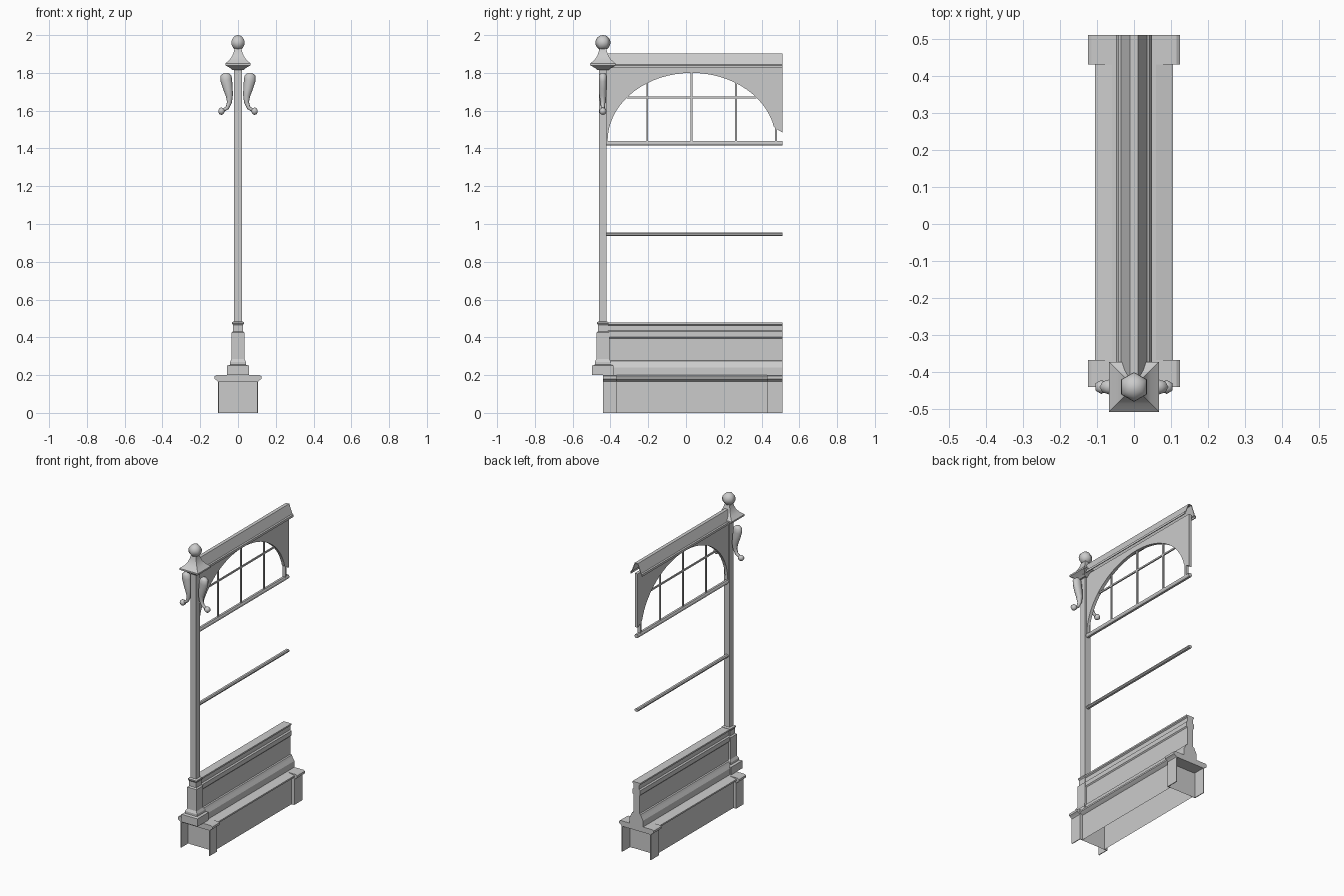
import bpy, bmesh, math

if "Cube" in bpy.data.objects:
    bpy.data.objects.remove(bpy.data.objects["Cube"])

grey = bpy.data.materials.new("painted_grey")
grey.use_nodes = True
colour = (0.6, 0.6, 0.6, 1)
grey.diffuse_color = colour
grey.node_tree.nodes["Principled BSDF"].inputs["Base Color"].default_value = colour

FRONT, BACK = -0.44, 0.51
POST_Y = -0.44
PANEL_Y = -0.42


def finish(name, bm, smooth=None):
    bmesh.ops.recalc_face_normals(bm, faces=bm.faces)
    mesh = bpy.data.meshes.new(name)
    bm.to_mesh(mesh)
    bm.free()
    mesh.materials.append(grey)
    ob = bpy.data.objects.new(name, mesh)
    bpy.context.collection.objects.link(ob)
    if smooth:
        bpy.ops.object.select_all(action="DESELECT")
        ob.select_set(True)
        bpy.context.view_layer.objects.active = ob
        bpy.ops.object.shade_smooth_by_angle(angle=math.radians(smooth))
    return ob


def box(name, x, y, z):
    bm = bmesh.new()
    bmesh.ops.create_cube(bm, size=1)
    for v in bm.verts:
        v.co = [a + (c + 0.5) * (b - a) for c, (a, b) in zip(v.co, (x, y, z))]
    return finish(name, bm)


def moulding(name, half, y0, y1, bottom=True, caps=True):
    """Sweep a mirrored half profile of (x, z) points along y."""
    pts = half + [(-x, z) for x, z in reversed(half)]
    bm = bmesh.new()
    a, b = [[bm.verts.new((x, y, z)) for x, z in pts] for y in (y0, y1)]
    for i in range(len(pts) - 1):
        bm.faces.new((a[i], a[i + 1], b[i + 1], b[i]))
    if bottom:
        bm.faces.new((a[-1], a[0], b[0], b[-1]))
    if caps:
        bm.faces.new(a)
        bm.faces.new(b)
    return finish(name, bm)


def square_stack(name, levels, smooth=None):
    """Stack square rings of (half width, z) on the post axis."""
    bm = bmesh.new()
    rings = [[bm.verts.new((sx * h, POST_Y + sy * h, z))
              for sx, sy in ((-1, -1), (1, -1), (1, 1), (-1, 1))] for h, z in levels]
    for lo, hi in zip(rings, rings[1:]):
        for i in range(4):
            j = (i + 1) % 4
            bm.faces.new((lo[i], lo[j], hi[j], hi[i]))
    bm.faces.new(rings[0])
    bm.faces.new(rings[-1])
    return finish(name, bm, smooth)


def ball(name, x, z, r):
    bm = bmesh.new()
    bmesh.ops.create_uvsphere(bm, u_segments=6, v_segments=12, radius=r)
    bmesh.ops.translate(bm, verts=bm.verts, vec=(x, POST_Y, z))
    return finish(name, bm, 65)


# Base: hollow plinth between recessed open ends
moulding("base_body", [(0.085, 0), (0.085, 0.165), (0.095, 0.172), (0.105, 0.18),
                       (0.105, 0.19), (0.06, 0.2)], -0.37, 0.43, bottom=False)
for end, y0, y1, inner in (("front", FRONT, -0.367, -0.367), ("back", 0.43, BACK, 0.43)):
    moulding(end + "_base_cap", [(0.105, 0.165), (0.112, 0.172), (0.124, 0.18),
                                 (0.124, 0.194), (0.115, 0.2)], y0, y1)
    for side, s in (("left", 1), ("right", -1)):
        outer = sorted((s * 0.1, s * 0.105))
        box(f"{end}_{side}_pilaster", outer, (y0, y1), (0, 0.17))
        box(f"{end}_{side}_pilaster_return", sorted((s * 0.084, s * 0.105)),
            (inner - 0.002, inner + 0.002), (0, 0.17))

# Low panel with skirting and top moulding
moulding("low_panel", [(0.048, 0.198), (0.048, 0.24), (0.036, 0.262), (0.03, 0.275),
                       (0.022, 0.278), (0.022, 0.395), (0.028, 0.402), (0.028, 0.43),
                       (0.02, 0.437), (0.02, 0.462), (0.028, 0.468), (0.028, 0.478)],
         PANEL_Y, BACK)

# Post with stepped foot, flared cap and ball
square_stack("post", [(0.057, 0.2), (0.057, 0.25), (0.043, 0.255), (0.043, 0.27),
                      (0.034, 0.285), (0.034, 0.425), (0.026, 0.432), (0.026, 0.465),
                      (0.031, 0.472), (0.031, 0.48), (0.02, 0.485), (0.02, 1.825)])
square_stack("post_cap", [(0.03, 1.815), (0.04, 1.825), (0.067, 1.84), (0.067, 1.85),
                          (0.045, 1.868), (0.03, 1.89), (0.022, 1.912), (0.018, 1.93)], 35)
ball("post_ball", 0, 1.96, 0.04)

# Scroll brackets on both sides of the post
PATH = [(0.064, 1.8, 0.012), (0.064, 1.785, 0.029), (0.062, 1.76, 0.031),
        (0.054, 1.72, 0.026), (0.046, 1.68, 0.019), (0.045, 1.645, 0.013),
        (0.057, 1.615, 0.01), (0.085, 1.597, 0.009)]
for side, s in (("left", 1), ("right", -1)):
    bm = bmesh.new()
    rings = []
    for i, (x, z, r) in enumerate(PATH):
        p, q = PATH[max(i - 1, 0)], PATH[min(i + 1, len(PATH) - 1)]
        tx, tz = q[0] - p[0], q[1] - p[1]
        n = math.hypot(tx, tz)
        ring = []
        for k in range(8):
            a = k * math.tau / 8
            u, w = r * math.cos(a), min(r, 0.021) * math.sin(a)
            ring.append(bm.verts.new((s * (x - u * tz / n), POST_Y + w, z + u * tx / n)))
        rings.append(ring)
    for lo, hi in zip(rings, rings[1:]):
        for k in range(8):
            j = (k + 1) % 8
            bm.faces.new((lo[k], lo[j], hi[j], hi[k]))
    bm.faces.new(rings[0])
    bm.faces.new(rings[-1])
    finish(side + "_scroll_bracket", bm, 60)
    ball(side + "_bracket_ball", s * 0.088, 1.597, 0.019)

# Arched panel with the opening cut by an ellipse
MID, SPAN, SPRING, RISE = 0.03, 0.445, 1.44, 0.36
outline = [(BACK, 1.835), (PANEL_Y, 1.835), (PANEL_Y, SPRING)]
for i in range(33):
    t = math.radians(180 - i * 168 / 32)
    outline.append((MID + SPAN * math.cos(t), SPRING + RISE * math.sin(t)))
outline += [(0.476, 1.505), (BACK, 1.485)]
bm = bmesh.new()
face = bm.faces.new([bm.verts.new((-0.01, y, z)) for y, z in outline])
ext = bmesh.ops.extrude_face_region(bm, geom=[face], use_keep_orig=True)
moved = [v for v in ext["geom"] if isinstance(v, bmesh.types.BMVert)]
bmesh.ops.translate(bm, verts=moved, vec=(0.02, 0, 0))
finish("arched_panel", bm)
box("arch_end_leg", (-0.01, 0.01), (0.472, 0.482), (1.43, 1.52))

# Glazing bars
for i, y in enumerate((-0.205, MID, 0.265)):
    top = SPRING + RISE * math.sqrt(1 - ((y - MID) / SPAN) ** 2)
    box(f"upright_bar_{i + 1}", (-0.004, 0.004), (y - 0.005, y + 0.005), (1.43, top + 0.005))
reach = SPAN * math.sqrt(1 - ((1.67 - SPRING) / RISE) ** 2)
box("cross_bar", (-0.004, 0.004), (MID - reach, MID + reach), (1.665, 1.675))

# Horizontal rails
for name, z in (("window_rail", 1.428), ("middle_rail", 0.946)):
    h = 0.012 if name == "window_rail" else 0.009
    moulding(name, [(0.007, z - h), (0.012, z - h / 3), (0.012, z + h / 3), (0.007, z + h)],
             PANEL_Y, BACK)

# Hollow ridge cap above the arch
ridge = moulding("ridge_cap", [(0.04, 1.825), (0.04, 1.838), (0.033, 1.842), (0.01, 1.9)],
                 PANEL_Y, BACK, bottom=False, caps=False)
shell = ridge.modifiers.new("thickness", "SOLIDIFY")
shell.thickness = 0.005
shell.offset = 0
